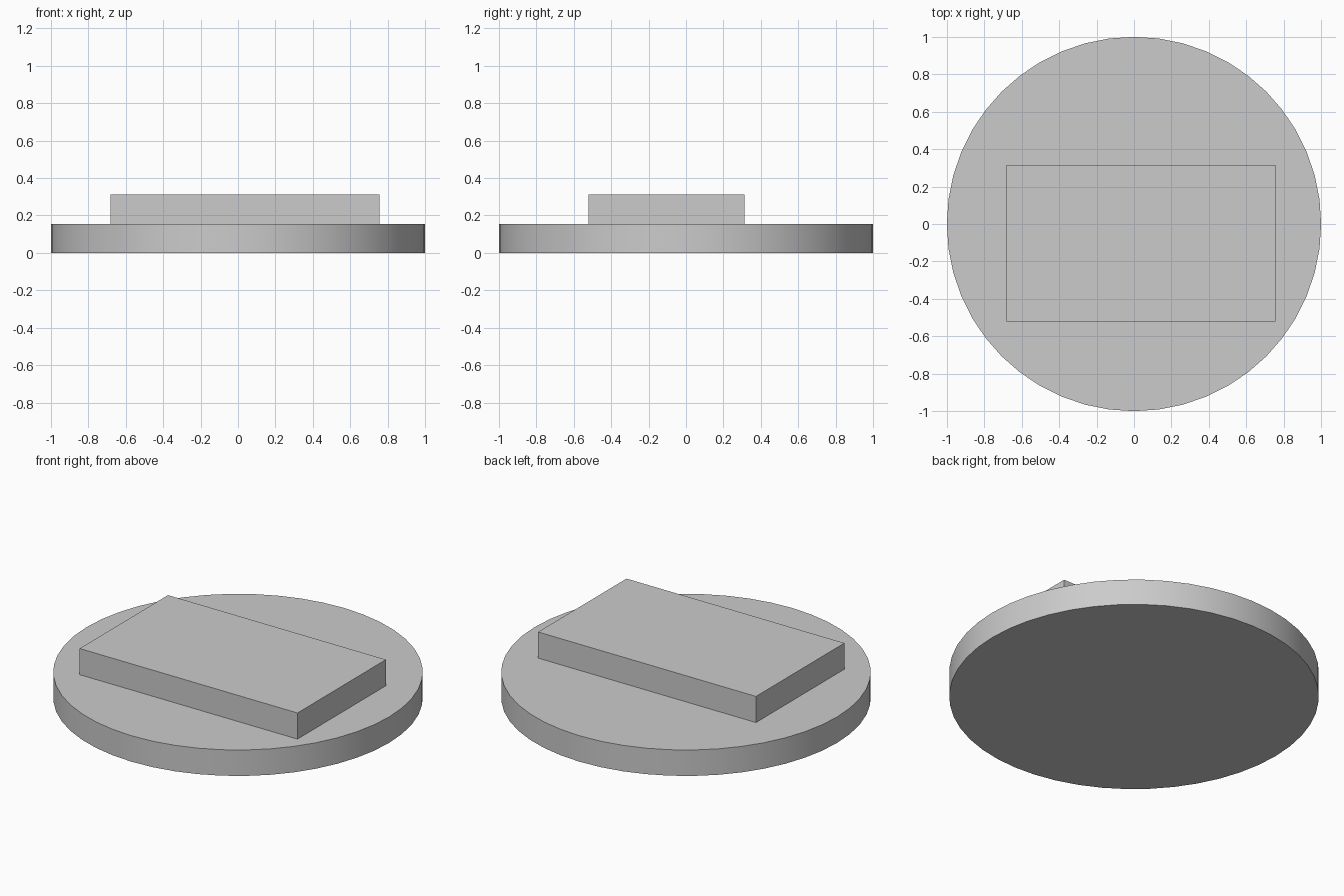
import bpy

if "Cube" in bpy.data.objects:
    bpy.data.objects.remove(bpy.data.objects["Cube"])

DISC_H = 0.155
BLOCK_TOP = 0.311

# Round base disc, smooth rim with sharp edges
bpy.ops.mesh.primitive_cylinder_add(vertices=48, radius=1.0, depth=DISC_H,
                                    location=(0, 0, DISC_H / 2))
disc = bpy.context.object
disc.name = "base_disc"
bpy.ops.object.shade_smooth_by_angle()

# Off-centre rectangular block resting on the disc
x0, x1, y0, y1 = -0.682, 0.757, -0.52, 0.314
bpy.ops.mesh.primitive_cube_add(
    size=1, location=((x0 + x1) / 2, (y0 + y1) / 2, (DISC_H + BLOCK_TOP) / 2))
block = bpy.context.object
block.name = "top_block"
block.scale = (x1 - x0, y1 - y0, BLOCK_TOP - DISC_H)
bpy.ops.object.transform_apply(location=False, rotation=False, scale=True)
